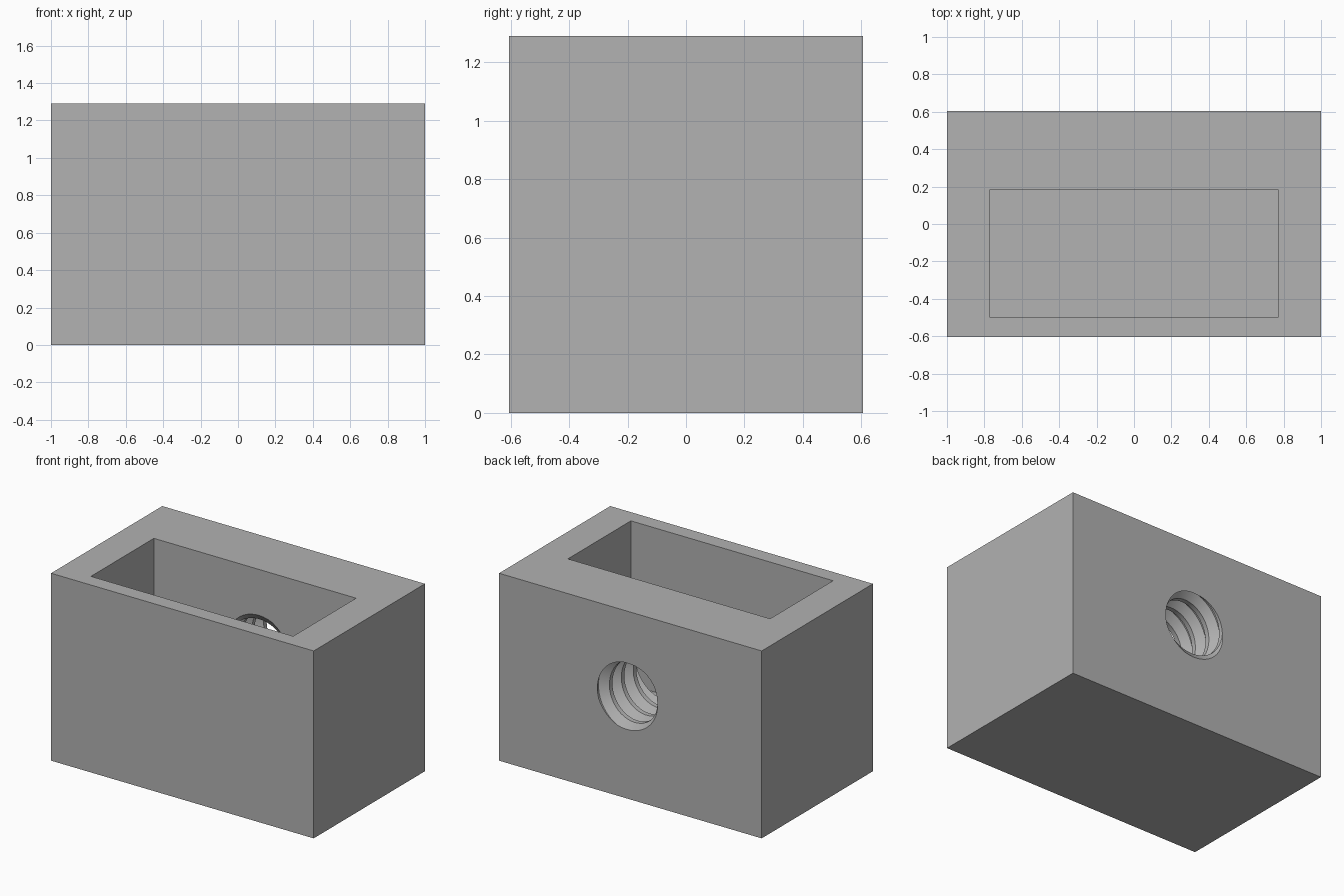
import bpy, bmesh, math

if "Cube" in bpy.data.objects:
    bpy.data.objects.remove(bpy.data.objects["Cube"])

grey = bpy.data.materials.new("plain grey")
grey.diffuse_color = (0.445, 0.445, 0.445, 1)
grey.use_nodes = True
grey.node_tree.nodes["Principled BSDF"].inputs["Base Color"].default_value = grey.diffuse_color

W, D, H = 2.0, 1.21, 1.29


def new_object(name, bm):
    bmesh.ops.recalc_face_normals(bm, faces=bm.faces)
    mesh = bpy.data.meshes.new(name)
    bm.to_mesh(mesh)
    bm.free()
    mesh.materials.append(grey)
    obj = bpy.data.objects.new(name, mesh)
    bpy.context.collection.objects.link(obj)
    return obj


def box(name, lo, hi):
    bm = bmesh.new()
    bmesh.ops.create_cube(bm, size=1)
    for v in bm.verts:
        v.co = [lo[i] + (v.co[i] + 0.5) * (hi[i] - lo[i]) for i in range(3)]
    return new_object(name, bm)


def thread(name, z, r_minor, r_major, pitch, y_start, turns, n=48):
    """Closed right-handed screw along +y."""
    profile = [(0, r_minor), (0.25, r_minor), (0.56, r_major),
               (0.69, r_major), (1, r_minor)]
    bm = bmesh.new()
    cols = []
    for i in range(n * turns + 1):
        a = 2 * math.pi * i / n
        cols.append([bm.verts.new((r * math.sin(a), y_start + pitch * (i / n + f),
                                   z + r * math.cos(a))) for f, r in profile])
    for c0, c1 in zip(cols, cols[1:]):
        for k in range(len(profile) - 1):
            bm.faces.new((c0[k], c1[k], c1[k + 1], c0[k + 1]))
    bmesh.ops.remove_doubles(bm, verts=bm.verts, dist=1e-5)
    # Close each end with a fan to a point on the axis
    mid = y_start + pitch * (turns + 1) / 2
    rim = [e for e in bm.edges if e.is_boundary]
    tips = [bm.verts.new((0, y_start - 0.05, z)),
            bm.verts.new((0, y_start + pitch * (turns + 1) + 0.05, z))]
    for e in rim:
        tip = tips[(e.verts[0].co.y + e.verts[1].co.y) / 2 > mid]
        bm.faces.new((e.verts[0], e.verts[1], tip))
    return new_object(name, bm)


# Solid block with an open pocket and a threaded hole through the thick back wall
block = box("block", (-W / 2, -D / 2, 0), (W / 2, D / 2, H))
pocket = box("pocket_cutter", (-0.77, -0.5, 0.16), (0.77, 0.185, H + 0.2))
pitch = 0.13
hole = thread("thread_cutter", 0.726, 0.205, 0.26, pitch, D / 2 - 5 * pitch, 7)

bpy.context.view_layer.objects.active = block
for cutter in (pocket, hole):
    cutter.hide_render = True
    mod = block.modifiers.new(cutter.name, 'BOOLEAN')
    mod.operation = 'DIFFERENCE'
    mod.solver = 'EXACT'
    mod.object = cutter
    bpy.ops.object.modifier_apply(modifier=mod.name)
for cutter in (pocket, hole):
    bpy.data.objects.remove(cutter)

bpy.ops.object.select_all(action='DESELECT')
block.select_set(True)
bpy.ops.object.shade_smooth_by_angle(angle=math.radians(30))
